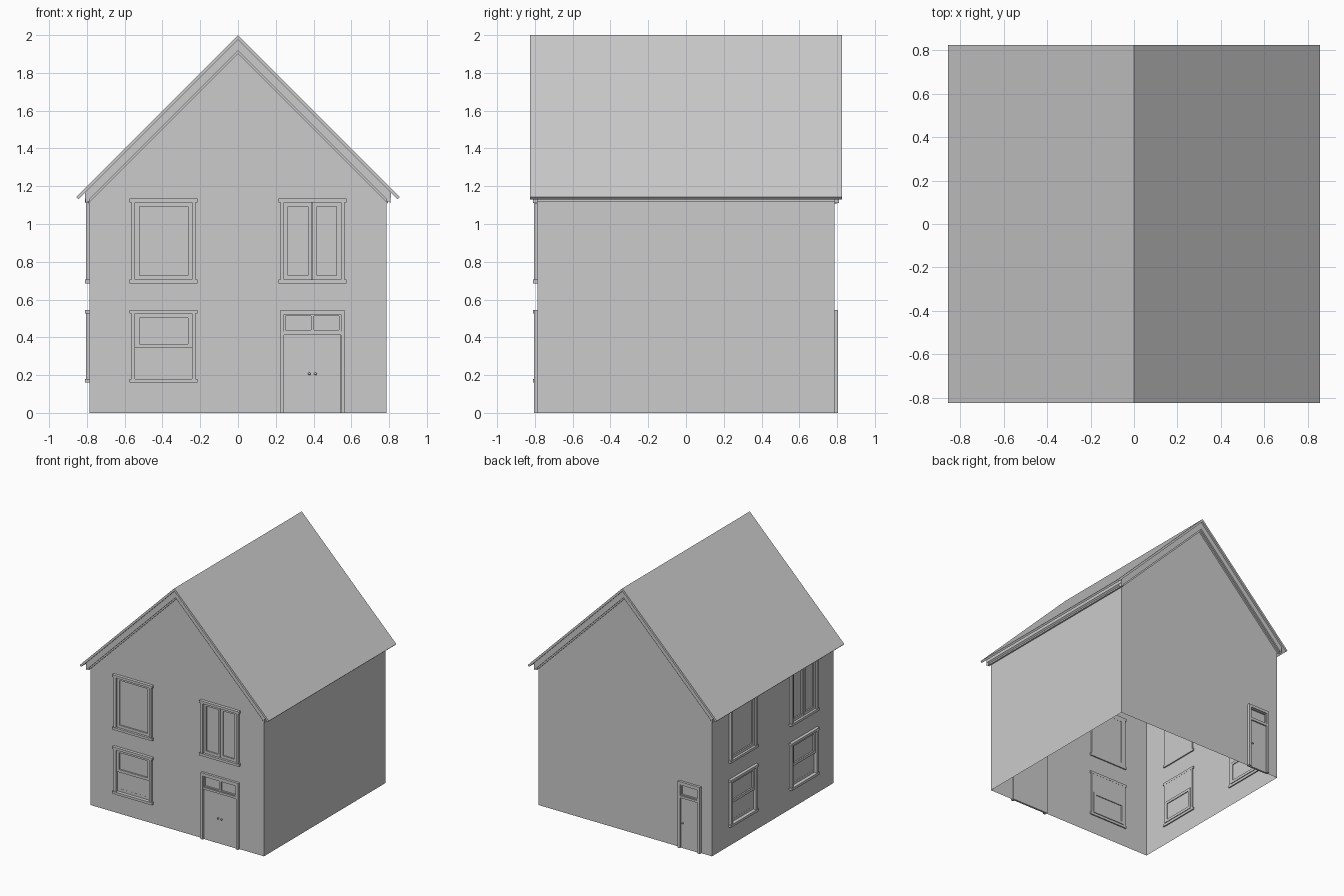
import bpy, bmesh, math
from mathutils import Matrix

if "Cube" in bpy.data.objects:
    bpy.data.objects.remove(bpy.data.objects["Cube"])

W = 0.785                      # half width of the walls
UNDER = 1.976                  # underside of the roof at the ridge
EAVE = UNDER - W
FRONT, RIGHT, BACK, LEFT = 0, math.pi / 2, math.pi, -math.pi / 2


def finish(bm, name, angle=0.0):
    bmesh.ops.recalc_face_normals(bm, faces=bm.faces)
    bm.transform(Matrix.Rotation(angle, 4, 'Z'))
    me = bpy.data.meshes.new(name)
    bm.to_mesh(me)
    bm.free()
    ob = bpy.data.objects.new(name, me)
    bpy.context.collection.objects.link(ob)
    return ob


def box(bm, u0, u1, d0, d1, z0, z1):
    """Box on the front wall; d is the distance outwards from the wall."""
    m = Matrix.Translation(((u0 + u1) / 2, -W - (d0 + d1) / 2, (z0 + z1) / 2))
    m = m @ Matrix.Diagonal((u1 - u0, d1 - d0, z1 - z0, 1))
    bmesh.ops.create_cube(bm, size=1, matrix=m)


def ring(bm, u0, u1, z0, z1, w, d0, d1):
    """Rectangular frame made of four bars."""
    box(bm, u0, u0 + w, d0, d1, z0, z1)
    box(bm, u1 - w, u1, d0, d1, z0, z1)
    box(bm, u0 + w, u1 - w, d0, d1, z0, z0 + w)
    box(bm, u0 + w, u1 - w, d0, d1, z1 - w, z1)


def prism(name, profile, y0, y1):
    """Profile in x and z, pushed along y."""
    bm = bmesh.new()
    face = bm.faces.new([bm.verts.new((x, y0, z)) for x, z in profile])
    new = bmesh.ops.extrude_face_region(bm, geom=[face])['geom']
    bmesh.ops.translate(bm, vec=(0, y1 - y0, 0),
                        verts=[v for v in new if isinstance(v, bmesh.types.BMVert)])
    return finish(bm, name)


def wall(name, angle, outline, holes=()):
    """Thin wall sheet: filled outline with rectangular window holes."""
    cu = bpy.data.curves.new(name, 'CURVE')
    cu.dimensions, cu.fill_mode = '2D', 'FRONT'
    loops = [outline] + [[(a, c), (b, c), (b, d), (a, d)] for a, b, c, d in holes]
    for loop in loops:
        sp = cu.splines.new('POLY')
        sp.points.add(len(loop) - 1)
        for p, (x, z) in zip(sp.points, loop):
            p.co = (x, z, 0, 1)
        sp.use_cyclic_u = True
    ob = bpy.data.objects.new(name, cu)
    bpy.context.collection.objects.link(ob)
    ob.matrix_world = (Matrix.Rotation(angle, 4, 'Z') @ Matrix.Translation((0, -W, 0))
                       @ Matrix.Rotation(math.pi / 2, 4, 'X'))
    bpy.ops.object.select_all(action='DESELECT')
    ob.select_set(True)
    bpy.context.view_layer.objects.active = ob
    bpy.ops.object.convert(target='MESH')


def window(name, angle, u, z0, z1, style):
    bm = bmesh.new()
    j, s, t = 0.17, 0.15, 0.022
    # head, sill and jambs
    box(bm, u - 0.18, u + 0.18, -0.01, 0.025, z0, z0 + 0.02)
    box(bm, u - 0.18, u + 0.18, -0.01, 0.025, z1 - 0.02, z1)
    for a in (u - j, u + s):
        box(bm, a, a + 0.02, -0.01, 0.02, z0 + 0.02, z1 - 0.02)
    a, b, c, d = u - s, u + s, z0 + 0.02, z1 - 0.02
    m = (c + d) / 2
    # sashes
    if style == 'sash':
        ring(bm, a, b, m - 0.01, d, t, -0.004, 0.008)
        ring(bm, a, b, c, m + 0.01, t, -0.016, -0.004)
    elif style == 'casement':
        ring(bm, a, u - 0.001, c, d, t, -0.01, 0.006)
        ring(bm, u + 0.001, b, c, d, t, -0.01, 0.006)
    else:
        ring(bm, a, b, c, d, t, -0.01, 0.006)
    # glass
    box(bm, a, b, -0.009, -0.005, c, d)
    finish(bm, name, angle)


def door(name, angle, u, half, leaves):
    bm = bmesh.new()
    # casing and transom bar
    for a in (u - half, u + half - 0.02):
        box(bm, a, a + 0.02, -0.01, 0.02, 0, 0.545)
    a, b = u - half + 0.02, u + half - 0.02
    box(bm, a, b, -0.01, 0.02, 0.522, 0.545)
    box(bm, a, b, -0.01, 0.017, 0.412, 0.43)
    # transom light and door leaves
    box(bm, a, b, -0.006, -0.002, 0.43, 0.522)
    w = (b - a) / leaves
    for i in range(leaves):
        l, r = a + i * w, a + (i + 1) * w
        ring(bm, l, r, 0.43, 0.522, 0.008, -0.01, 0.012)
        box(bm, l + 0.0005, r - 0.0005, -0.01, 0.006, 0, 0.412)
    # knobs
    for k in ((u - 0.016, u + 0.016) if leaves == 2 else (a + 0.02,)):
        bmesh.ops.create_uvsphere(bm, u_segments=12, v_segments=8, radius=0.007,
                                  matrix=Matrix.Translation((k, -W - 0.014, 0.207)))
        box(bm, k - 0.003, k + 0.003, 0.005, 0.01, 0.204, 0.21)
    finish(bm, name, angle)


def notch(u, half):
    return [(u - half, 0), (u - half, 0.53), (u + half, 0.53), (u + half, 0)]


# windows and doors
C = 0.394
UP, LOW = (0.685, 1.135), (0.16, 0.545)
front_windows = [(-C, UP, 'plain'), (C, UP, 'casement'), (-C, LOW, 'sash')]
left_windows = [(-C, UP, 'plain'), (C, UP, 'casement'), (-C, LOW, 'sash'), (C, LOW, 'sash')]
for side, angle, items in (('front', FRONT, front_windows), ('left', LEFT, left_windows)):
    for i, (u, (z0, z1), style) in enumerate(items):
        window(f'{side}_window_{i + 1}', angle, u, z0, z1, style)
door('front_double_door', FRONT, C, 0.17, 2)
door('back_door', BACK, 0.588, 0.1, 1)

# walls
gable = [(W, 0), (W, EAVE), (0, UNDER), (-W, EAVE), (-W, 0)]
side = [(W, 0), (W, EAVE), (-W, EAVE), (-W, 0)]
hole = lambda items: [(u - 0.155, u + 0.155, z0 + 0.015, z1 - 0.015) for u, (z0, z1), _ in items]
wall('front_wall', FRONT, gable + notch(C, 0.155), hole(front_windows))
wall('back_wall', BACK, gable + notch(0.588, 0.085))
wall('left_wall', LEFT, side, hole(left_windows))
wall('right_wall', RIGHT, side)

# roof
prism('roof', [(0, 2), (0.857, 1.143), (0.845, 1.131), (0, UNDER),
               (-0.845, 1.131), (-0.857, 1.143)], -0.825, 0.825)


# stepped trim under the gable edges
def chevron(x, top, bottom):
    return [(0, top), (x, top - x), (x, bottom - x), (0, bottom), (-x, bottom - x), (-x, top - x)]


for s, label in ((-1, 'front'), (1, 'back')):
    prism(f'{label}_gable_trim', chevron(0.808, UNDER, 1.918), s * W, s * 0.81)
    prism(f'{label}_gable_bead', chevron(0.795, 1.918, 1.902), s * W, s * 0.798)

# eave mouldings along the sides
for s, label in ((-1, 'left'), (1, 'right')):
    pts = [(W, EAVE), (0.81, 1.166), (0.81, 1.14), (0.798, 1.13), (0.798, 1.118), (W, 1.118)]
    prism(f'{label}_eave_moulding', [(s * x, z) for x, z in pts], -0.808, 0.808)
